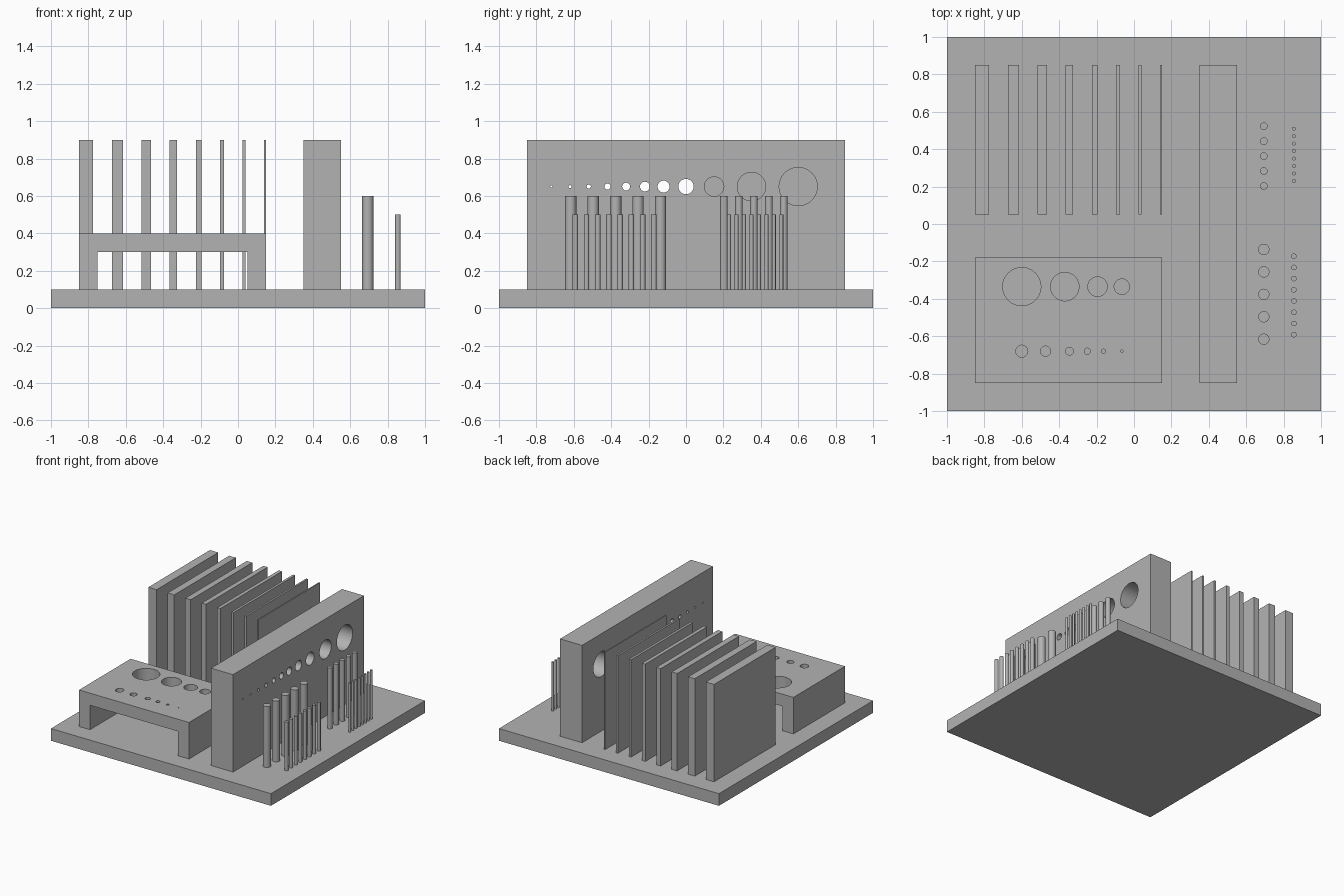
import bpy
import bmesh
import math
from mathutils import Matrix

cube = bpy.data.objects.get("Cube")
if cube:
    bpy.data.objects.remove(cube, do_unlink=True)

grey = bpy.data.materials.new("plain_grey")
grey.use_nodes = True
COLOUR = (0.45, 0.45, 0.45, 1)
grey.diffuse_color = COLOUR
grey.node_tree.nodes["Principled BSDF"].inputs["Base Color"].default_value = COLOUR

BASE_TOP = 0.1


def make(name, bm):
    mesh = bpy.data.meshes.new(name)
    bmesh.ops.recalc_face_normals(bm, faces=bm.faces)
    bm.to_mesh(mesh)
    bm.free()
    mesh.materials.append(grey)
    obj = bpy.data.objects.new(name, mesh)
    bpy.context.collection.objects.link(obj)
    return obj


def activate(obj):
    bpy.ops.object.select_all(action='DESELECT')
    obj.select_set(True)
    bpy.context.view_layer.objects.active = obj


def smooth(obj):
    activate(obj)
    bpy.ops.object.shade_smooth_by_angle(angle=math.radians(30))


def box(name, x, y, z):
    bm = bmesh.new()
    centre = [(a + b) / 2 for a, b in (x, y, z)]
    size = [b - a for a, b in (x, y, z)]
    bmesh.ops.create_cube(bm, size=1, matrix=Matrix.Translation(centre) @ Matrix.Diagonal((*size, 1)))
    return make(name, bm)


def add_cylinder(bm, centre, radius, depth, axis='Z', sides=32):
    turn = Matrix.Rotation(math.pi / 2, 4, 'Y') if axis == 'X' else Matrix()
    bmesh.ops.create_cone(bm, cap_ends=True, segments=sides, radius1=radius, radius2=radius,
                          depth=depth, matrix=Matrix.Translation(centre) @ turn)


def drill(obj, holes, axis):
    # holes: list of (centre, radius), cut right through along the axis
    bm = bmesh.new()
    for centre, radius in holes:
        add_cylinder(bm, centre, radius, 0.3 if axis == 'X' else 0.16, axis, 48)
    cutter = make("hole_cutter", bm)
    cutter.hide_render = True
    mod = obj.modifiers.new("holes", 'BOOLEAN')
    mod.operation = 'DIFFERENCE'
    mod.solver = 'EXACT'
    mod.object = cutter
    activate(obj)
    bpy.ops.object.modifier_apply(modifier=mod.name)
    bpy.data.objects.remove(cutter, do_unlink=True)
    smooth(obj)


# Base plate
box("base_plate", (-1, 1), (-1, 1), (0, BASE_TOP))

# Fins of shrinking thickness with equal gaps
x = -0.85
for i, width in enumerate((0.075, 0.06, 0.05, 0.04, 0.03, 0.02, 0.015, 0.01)):
    box(f"fin_{i + 1}", (x, x + width), (0.05, 0.85), (BASE_TOP, 0.9))
    x += width + 0.1

# Thick wall with a row of shrinking holes
wall = box("drilled_wall", (0.35, 0.55), (-0.85, 0.85), (BASE_TOP, 0.9))
wall_holes = ((0.6, 0.102), (0.35, 0.076), (0.15, 0.052), (0, 0.041), (-0.12, 0.032), (-0.22, 0.026),
              (-0.32, 0.021), (-0.42, 0.016), (-0.52, 0.011), (-0.62, 0.008), (-0.72, 0.006))
drill(wall, [((0.45, y, 0.65), r) for y, r in wall_holes], 'X')

# Bridge: U profile extruded front to back, with holes through its deck
bm = bmesh.new()
profile = ((-0.85, 0.1), (-0.75, 0.1), (-0.75, 0.3), (0.05, 0.3),
           (0.05, 0.1), (0.15, 0.1), (0.15, 0.4), (-0.85, 0.4))
face = bm.faces.new([bm.verts.new((px, -0.85, pz)) for px, pz in profile])
ext = bmesh.ops.extrude_face_region(bm, geom=[face])
bmesh.ops.translate(bm, vec=(0, 0.67, 0),
                    verts=[v for v in ext["geom"] if isinstance(v, bmesh.types.BMVert)])
bridge = make("bridge", bm)
back_row = ((-0.6, 0.102), (-0.37, 0.076), (-0.195, 0.052), (-0.065, 0.041))
front_row = ((-0.6, 0.032), (-0.473, 0.027), (-0.345, 0.021),
             (-0.25, 0.016), (-0.163, 0.011), (-0.065, 0.006))
drill(bridge, [((hx, -0.335, 0.35), r) for hx, r in back_row]
      + [((hx, -0.68, 0.35), r) for hx, r in front_row], 'Z')


# Rows of upright pins
def pin_row(name, x, y_start, step, count, radius, top):
    bm = bmesh.new()
    for i in range(count):
        add_cylinder(bm, (x, y_start + i * step, (BASE_TOP + top) / 2), radius, top - BASE_TOP)
    smooth(make(name, bm))


pin_row("tall_thick_pins", 0.694, -0.616, 0.12, 5, 0.03, 0.6)
pin_row("tall_slim_pins", 0.694, 0.203, 0.08, 5, 0.02, 0.6)
pin_row("short_thick_pins", 0.855, -0.592, 0.06, 8, 0.0145, 0.5)
pin_row("short_slim_pins", 0.855, 0.23, 0.04, 8, 0.01, 0.5)
